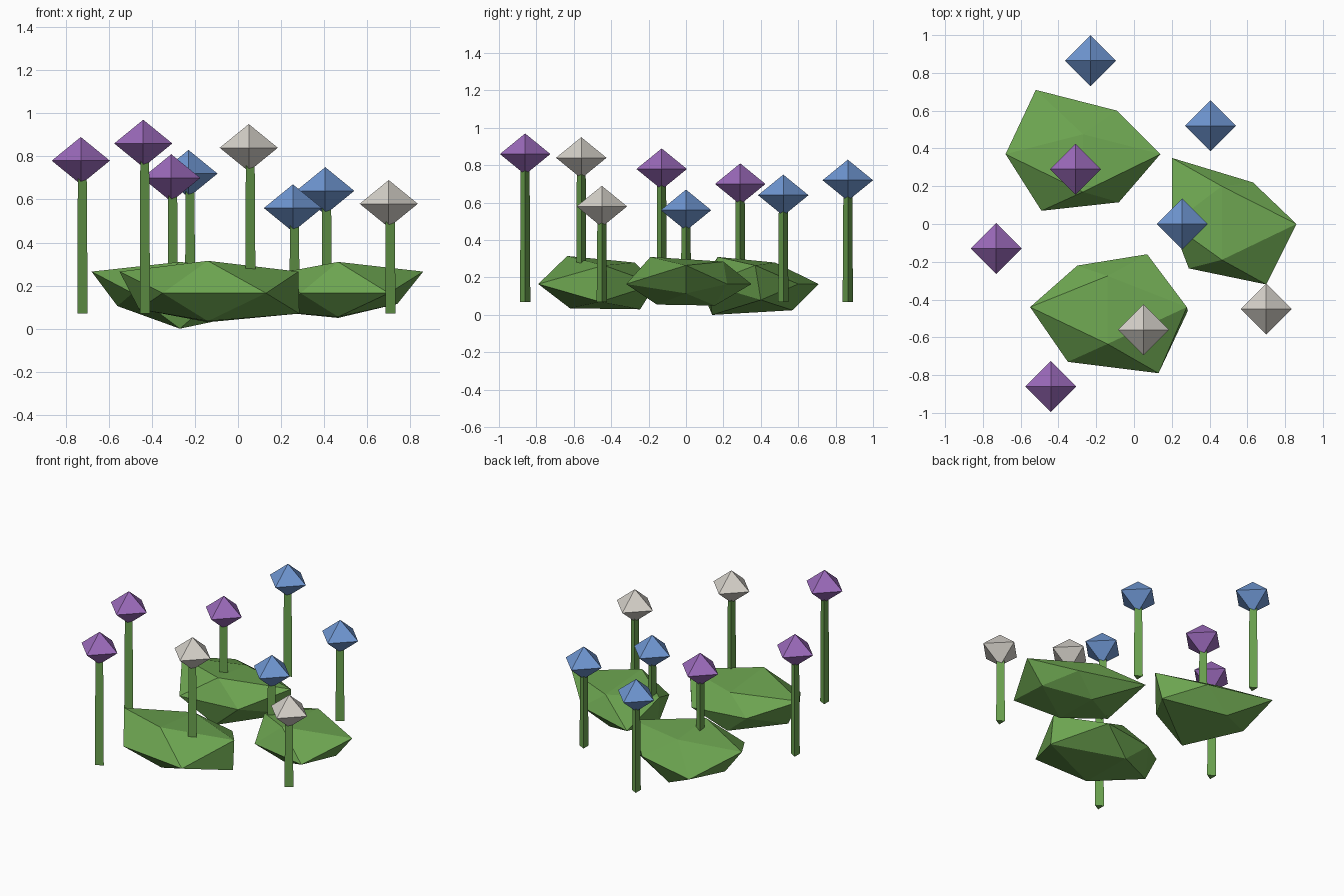
import bpy, bmesh
from math import cos, sin, tau

cube = bpy.data.objects.get("Cube")
if cube:
    bpy.data.objects.remove(cube)


def material(name, rgb):
    mat = bpy.data.materials.new(name)
    mat.use_nodes = True
    mat.diffuse_color = (*rgb, 1)
    bsdf = next(n for n in mat.node_tree.nodes if n.type == 'BSDF_PRINCIPLED')
    bsdf.inputs["Base Color"].default_value = (*rgb, 1)
    return mat


def faceted(name, points, mat):
    """Flat-shaded closed solid spanning the given points."""
    bm = bmesh.new()
    for p in points:
        bm.verts.new(p)
    result = bmesh.ops.convex_hull(bm, input=bm.verts)
    unused = {g for g in result["geom_interior"] if isinstance(g, bmesh.types.BMVert)}
    bmesh.ops.delete(bm, geom=list(unused), context='VERTS')
    bmesh.ops.recalc_face_normals(bm, faces=bm.faces)
    mesh = bpy.data.meshes.new(name)
    bm.to_mesh(mesh)
    bm.free()
    mesh.materials.append(mat)
    obj = bpy.data.objects.new(name, mesh)
    bpy.context.scene.collection.objects.link(obj)
    return obj


green = material("leaf green", (0.15, 0.37, 0.08))
purple = material("petal purple", (0.33, 0.145, 0.50))
blue = material("petal blue", (0.16, 0.31, 0.65))
white = material("petal white", (0.67, 0.64, 0.59))


# Low bushes: squashed irregular twelve-cornered rocks
def bush(name, mid_x, rim, ridge, keel, shoulders, belly):
    points = [(x, y, 0.165) for x, y in rim]           # widest ring
    points += [(mid_x, y, z) for y, z in ridge + keel]  # top and bottom edges
    points += shoulders + belly                         # left and right ends
    faceted(name, points, green)


bush("back_bush", -0.27,
     rim=[(-0.52, 0.71), (-0.09, 0.60), (-0.08, 0.115), (-0.49, 0.07)],
     ridge=[(0.17, 0.31), (0.475, 0.28)],
     keel=[(0.14, 0.0), (0.57, 0.025)],
     shoulders=[(-0.68, 0.37, 0.265), (0.14, 0.37, 0.265)],
     belly=[(-0.56, 0.38, 0.105), (0.11, 0.40, 0.08)])
bush("side_bush", 0.465,
     rim=[(0.20, 0.35), (0.63, 0.22), (0.70, -0.32), (0.29, -0.235)],
     ridge=[(-0.19, 0.31), (0.20, 0.285)],
     keel=[(-0.155, 0.055), (0.155, 0.05)],
     shoulders=[(0.20, 0, 0.26), (0.86, 0, 0.265)],
     belly=[(0.21, 0, 0.075), (0.74, 0, 0.115)])
bush("front_bush", -0.14,
     rim=[(-0.30, -0.22), (0.07, -0.16), (0.13, -0.79), (-0.35, -0.73)],
     ridge=[(-0.635, 0.315), (-0.275, 0.28)],
     keel=[(-0.62, 0.035), (-0.245, 0.03)],
     shoulders=[(-0.55, -0.44, 0.265), (0.28, -0.44, 0.265)],
     belly=[(-0.46, -0.44, 0.09), (0.285, -0.46, 0.07)])

# Flowers: three-sided tapering stem with an eight-faced bloom
WIDE, TALL, BASE = 0.135, 0.11, 0.07


def flower(name, x, y, z, mat):
    stem = [(x + r * cos(i * tau / 3), y + r * sin(i * tau / 3), h)
            for r, h in ((0.032, BASE), (0.027, z)) for i in range(3)]
    faceted(name + "_stem", stem, green)
    bloom = []
    for s in (-1, 1):
        bloom += [(x + s * WIDE, y, z), (x, y + s * WIDE, z), (x, y, z + s * TALL)]
    faceted(name + "_bloom", bloom, mat)


flowers = {
    "purple_flower": (purple, [(-0.73, -0.13, 0.78), (-0.44, -0.86, 0.86), (-0.31, 0.29, 0.70)]),
    "blue_flower": (blue, [(-0.23, 0.865, 0.72), (0.405, 0.52, 0.64), (0.255, 0, 0.56)]),
    "white_flower": (white, [(0.05, -0.56, 0.84), (0.70, -0.45, 0.58)]),
}
for kind, (mat, spots) in flowers.items():
    for n, spot in enumerate(spots, 1):
        flower(f"{kind}_{n}", *spot, mat)
